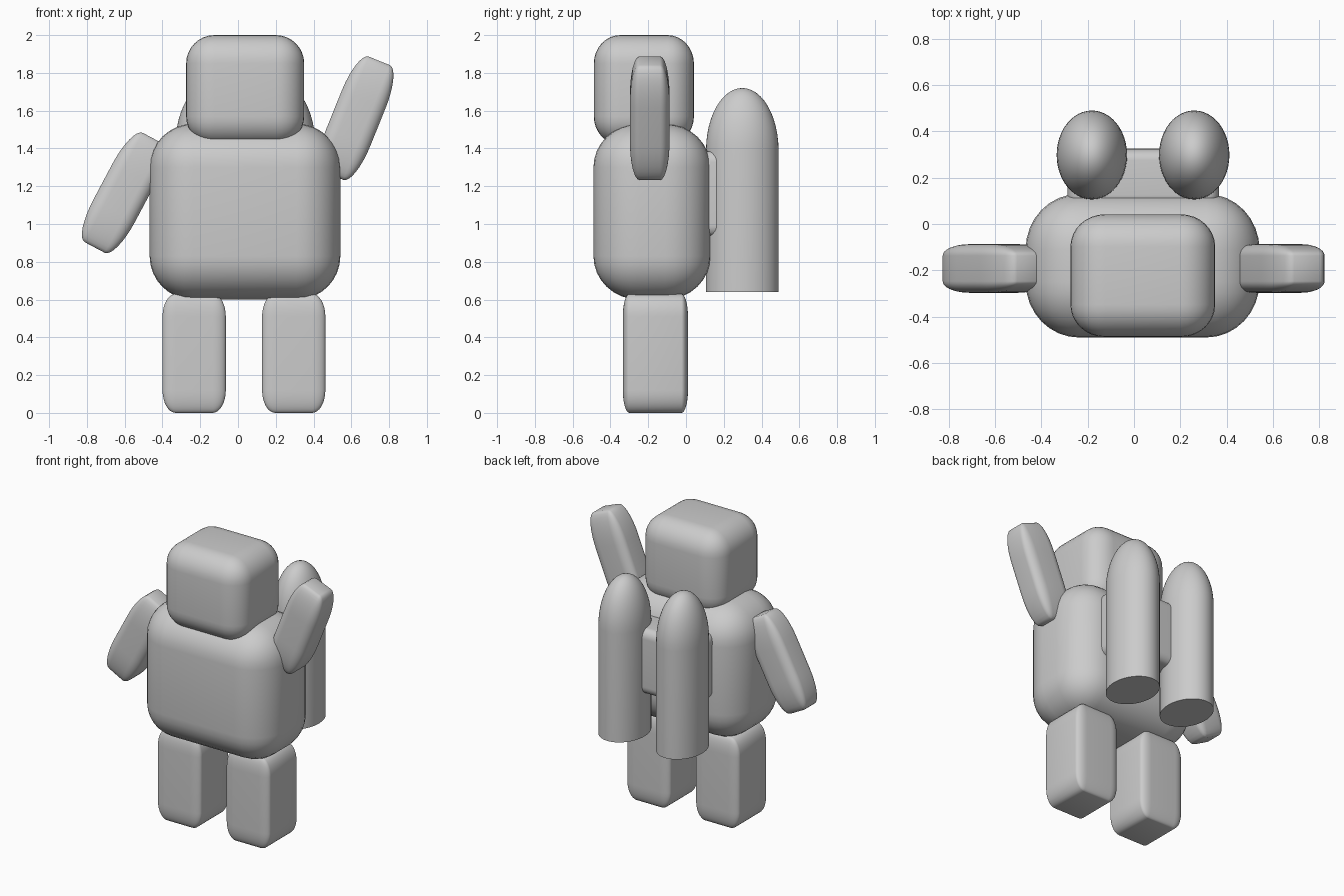
import bpy, bmesh
from math import sin, cos, pi, radians
from mathutils import Matrix, Vector

cube = bpy.data.objects.get("Cube")
if cube:
    bpy.data.objects.remove(cube)

grey = bpy.data.materials.new("plain_grey")
grey.use_nodes = True
colour = (0.6, 0.6, 0.6, 1)
grey.diffuse_color = colour
grey.node_tree.nodes["Principled BSDF"].inputs["Base Color"].default_value = colour


def finish(name, bm, location, tilt=0):
    """Turn a bmesh into a smooth grey object; tilt is about the y axis."""
    bmesh.ops.recalc_face_normals(bm, faces=bm.faces)
    mesh = bpy.data.meshes.new(name)
    bm.to_mesh(mesh)
    bm.free()
    mesh.materials.append(grey)
    mesh.shade_smooth()
    mesh.set_sharp_from_angle(angle=radians(40))
    obj = bpy.data.objects.new(name, mesh)
    obj.location = location
    obj.rotation_euler.y = radians(tilt)
    bpy.context.collection.objects.link(obj)
    return obj


def rounded_box(name, centre, size, radii, tilt=0):
    """Box whose rounding can differ along each axis."""
    bm = bmesh.new()
    bmesh.ops.create_cube(bm, size=1)
    bmesh.ops.scale(bm, verts=bm.verts, vec=[s / r for s, r in zip(size, radii)])
    bmesh.ops.bevel(bm, geom=bm.edges[:], offset=1, offset_type='OFFSET',
                    segments=8, profile=0.5, affect='EDGES')
    bmesh.ops.scale(bm, verts=bm.verts, vec=radii)
    return finish(name, bm, centre, tilt)


def tank(name, x):
    """Oval cylinder with a flat base and a tall domed top."""
    bm = bmesh.new()
    base, shoulder, dome, steps = 0.64, 1.39, 0.33, 12
    profile = [(0, base), (1, base)]
    profile += [(cos(i / steps * pi / 2), shoulder + dome * sin(i / steps * pi / 2))
                for i in range(steps + 1)]
    verts = [bm.verts.new((r, 0, z)) for r, z in profile]
    edges = [bm.edges.new(pair) for pair in zip(verts, verts[1:])]
    bmesh.ops.spin(bm, geom=verts + edges, cent=(0, 0, 0), axis=(0, 0, 1),
                   angle=2 * pi, steps=48)
    bmesh.ops.remove_doubles(bm, verts=bm.verts, dist=0.0001)
    bmesh.ops.scale(bm, verts=bm.verts, vec=(0.152, 0.192, 1))
    return finish(name, bm, (x, 0.298, 0))


# Torso and head
rounded_box("body", (0.037, -0.18, 1.065), (1.01, 0.62, 0.93), (0.23, 0.24, 0.23))
rounded_box("head", (0.038, -0.223, 1.71), (0.625, 0.53, 0.58), (0.15, 0.14, 0.15))

# Legs
for side, x in (("right", -0.232), ("left", 0.295)):
    rounded_box(side + "_leg", (x, -0.162, 0.315), (0.335, 0.345, 0.63),
                (0.07, 0.035, 0.12))

# Arms, one hanging and one raised
for side, x, z, tilt in (("right", -0.605, 1.165, 28), ("left", 0.625, 1.56, 22)):
    rounded_box(side + "_arm", (x, -0.192, z), (0.25, 0.21, 0.655),
                (0.065, 0.05, 0.22), tilt)

# Backpack: two tanks on a connecting block
for side, x in (("right", -0.182), ("left", 0.26)):
    tank(side + "_tank", x)
rounded_box("tank_connector", (0.04, 0.2, 1.16), (0.655, 0.25, 0.45),
            (0.05, 0.05, 0.06))
